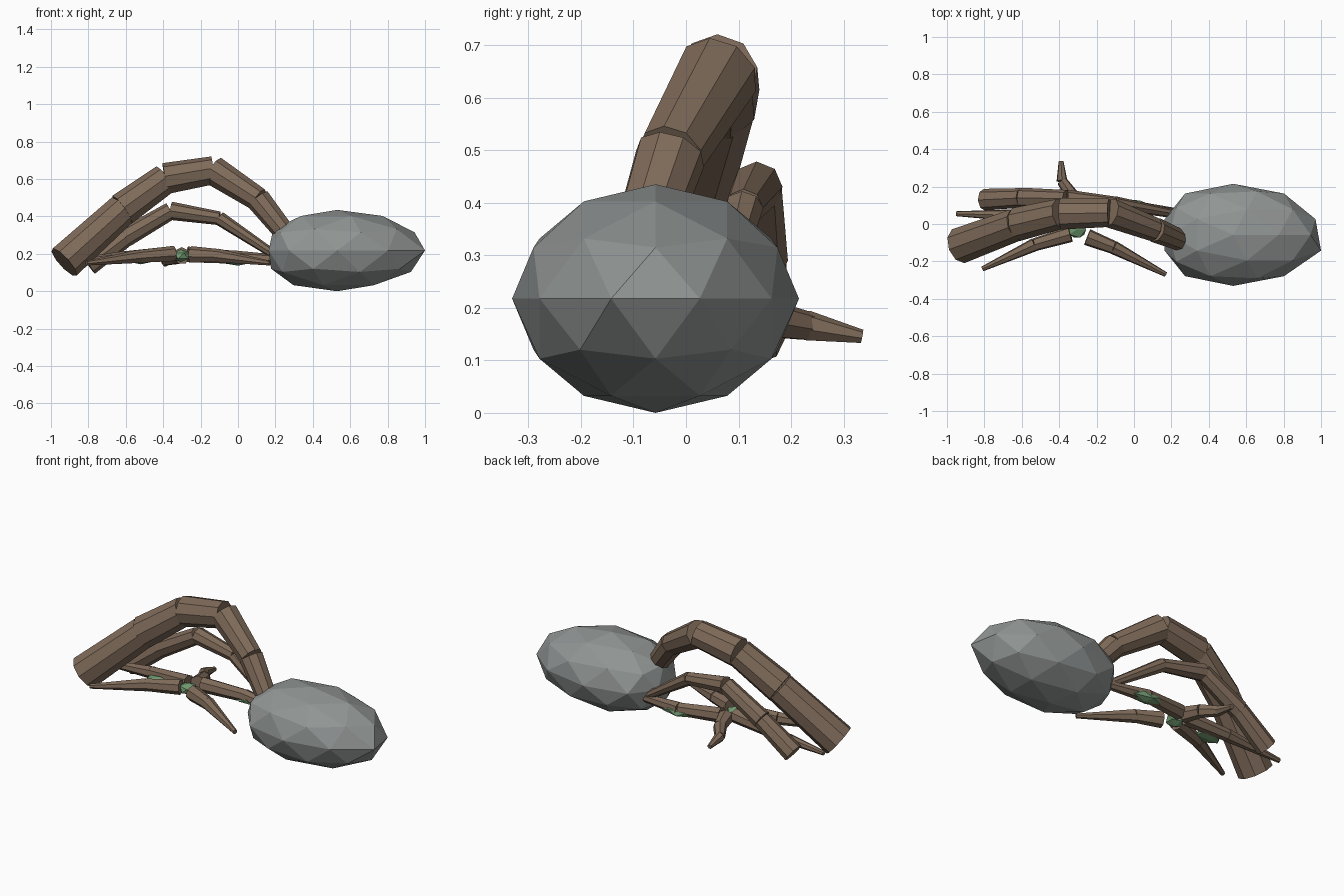
import bpy, bmesh, math
from mathutils import Vector, Matrix

if "Cube" in bpy.data.objects:
    bpy.data.objects.remove(bpy.data.objects["Cube"])


def material(name, rgb):
    m = bpy.data.materials.new(name)
    m.diffuse_color = (*rgb, 1)
    m.use_nodes = True
    m.node_tree.nodes["Principled BSDF"].inputs["Base Color"].default_value = m.diffuse_color
    return m


BARK = material("brown bark", (0.21, 0.145, 0.10))
STONE = material("grey stone", (0.28, 0.30, 0.295))
MOSS = material("moss green", (0.17, 0.33, 0.17))


def finish(name, bm, mat):
    bmesh.ops.recalc_face_normals(bm, faces=bm.faces)
    me = bpy.data.meshes.new(name)
    bm.to_mesh(me)
    bm.free()
    me.materials.append(mat)
    ob = bpy.data.objects.new(name, me)
    bpy.context.collection.objects.link(ob)
    return ob


def limb(name, points, sides):
    """Chain of straight tapered pieces; each point is x, y, z, radius."""
    bm = bmesh.new()
    for a, b in zip(points, points[1:]):
        p, q = Vector(a[:3]), Vector(b[:3])
        d = q - p
        rot = d.to_track_quat('Z', 'Y').to_matrix().to_4x4()
        bmesh.ops.create_cone(
            bm, cap_ends=True, segments=sides,
            radius1=a[3], radius2=b[3] * 0.96, depth=d.length,
            matrix=Matrix.Translation((p + q) / 2) @ rot)
    return finish(name, bm, BARK)


def clump(name, centre, size, turn=0, tilt=0):
    """Small faceted lump of moss."""
    bm = bmesh.new()
    mat = (Matrix.Translation(centre) @ Matrix.Rotation(turn, 4, 'Z')
           @ Matrix.Rotation(tilt, 4, 'Y') @ Matrix.Diagonal((*size, 1)))
    bmesh.ops.create_icosphere(bm, subdivisions=1, radius=1, matrix=mat)
    return finish(name, bm, MOSS)


# boulder: faceted ball, blunt on the left and pointed on the right
bm = bmesh.new()
bmesh.ops.create_icosphere(bm, subdivisions=2, radius=1)
for v in bm.verts:
    x, y, z = v.co
    tip = x > 0.94 and y < 0
    x = 0.47 * x * (1 - 0.2 * x * x) if x < 0 else 0.463 * x
    if tip:
        x = 0.47
    v.co = (0.53 + x, -0.058 + 0.273 * y, 0.2175 * (1 + z))
finish("boulder", bm, STONE)

# large arching root
limb("large_root", [
    (-0.93, -0.115, 0.155, 0.098), (-0.62, 0.00, 0.435, 0.092),
    (-0.39, 0.055, 0.60, 0.086), (-0.13, 0.06, 0.645, 0.080),
    (0.11, -0.03, 0.49, 0.068), (0.29, -0.105, 0.265, 0.056)], 9)

# smaller arching root behind it
limb("small_root", [
    (-0.80, 0.13, 0.14, 0.058), (-0.60, 0.14, 0.29, 0.054),
    (-0.36, 0.135, 0.43, 0.049), (-0.10, 0.11, 0.39, 0.038),
    (0.21, 0.055, 0.185, 0.024)], 8)

# low twigs spreading from a common knot
TWIGS = {
    "front_left_twig": [(-0.34, -0.055, 0.20, 0.043), (-0.53, -0.11, 0.185, 0.037),
                        (-0.81, -0.24, 0.15, 0.014)],
    "front_right_twig": [(-0.25, -0.07, 0.195, 0.046), (-0.11, -0.125, 0.19, 0.038),
                         (0.17, -0.27, 0.15, 0.014)],
    "back_left_twig": [(-0.34, 0.02, 0.20, 0.042), (-0.60, 0.045, 0.18, 0.036),
                       (-0.95, 0.055, 0.15, 0.014)],
    "back_right_twig": [(-0.27, 0.05, 0.195, 0.044), (-0.02, 0.09, 0.18, 0.038),
                        (0.24, 0.06, 0.17, 0.024)],
    "back_twig": [(-0.30, 0.05, 0.19, 0.046), (-0.33, 0.15, 0.18, 0.038),
                  (-0.385, 0.23, 0.165, 0.030), (-0.39, 0.335, 0.145, 0.014)],
}
for name, pts in TWIGS.items():
    limb(name, pts, 7)

# moss
clump("knot_moss", (-0.305, -0.03, 0.19), (0.055, 0.05, 0.034))
clump("left_twig_moss", (-0.52, -0.01, 0.17), (0.085, 0.06, 0.026), 0.2)
clump("right_twig_moss", (0.00, 0.09, 0.165), (0.11, 0.045, 0.028), -0.1)
clump("boulder_moss", (0.32, -0.02, 0.37), (0.042, 0.065, 0.022), 0.1, -0.5)
